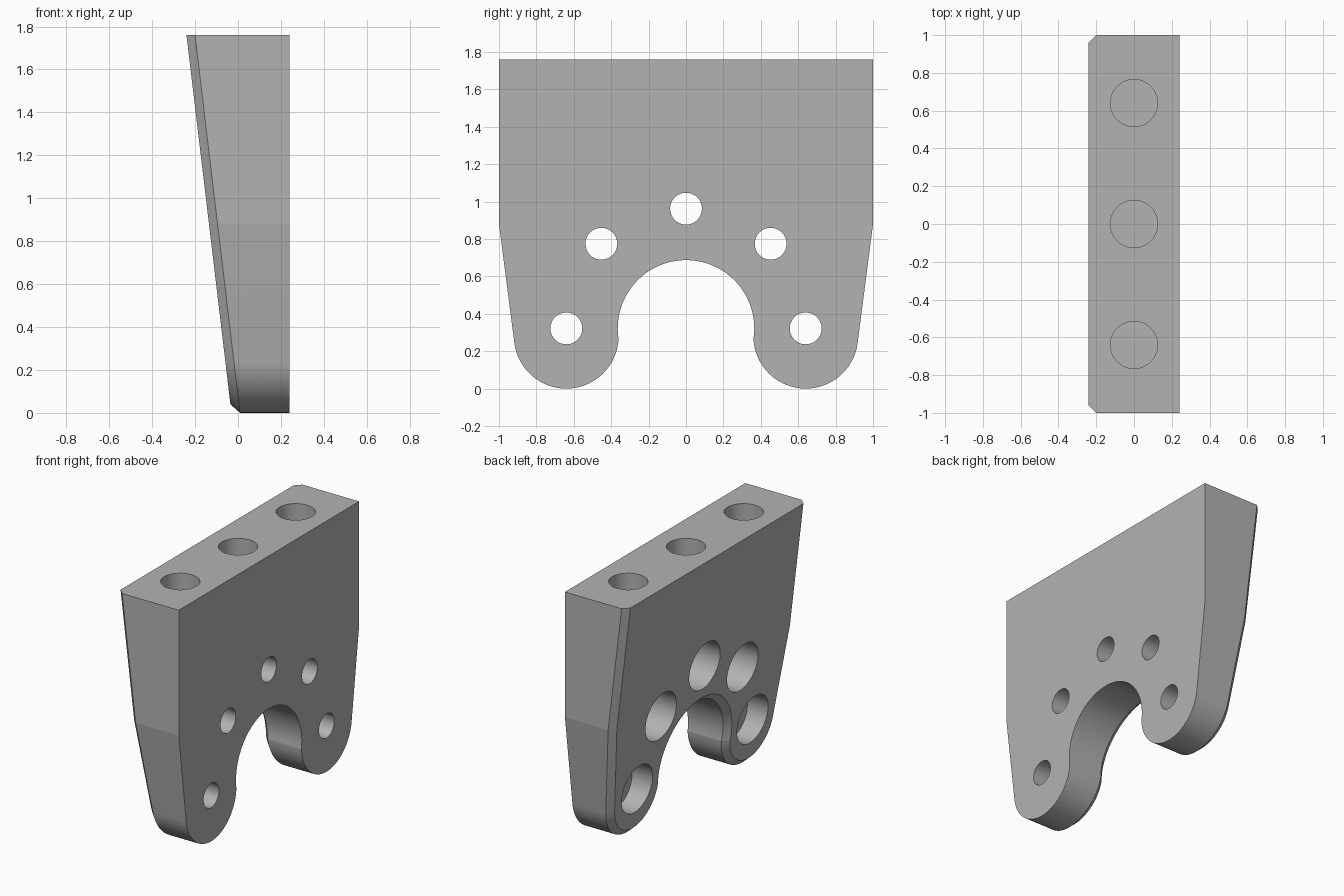
import bpy, bmesh
from math import sin, cos, pi, atan2, sqrt, hypot, asin, tan, radians
from mathutils import Matrix, Vector

if "Cube" in bpy.data.objects:
    bpy.data.objects.remove(bpy.data.objects["Cube"])

HEIGHT, BACK, CHAMFER = 1.76, 0.24, 0.04
ARCH_Z, LOBE_Y, LOBE_Z, KINK_Z = 0.322, 0.64, 0.28, 0.88

grey = bpy.data.materials.new("plain grey")
grey.use_nodes = True
colour = (0.45, 0.45, 0.45, 1)
grey.diffuse_color = colour
grey.node_tree.nodes["Principled BSDF"].inputs["Base Color"].default_value = colour


def make_object(name, bm):
    bmesh.ops.recalc_face_normals(bm, faces=bm.faces)
    mesh = bpy.data.meshes.new(name)
    bm.to_mesh(mesh)
    bm.free()
    mesh.materials.append(grey)
    obj = bpy.data.objects.new(name, mesh)
    bpy.context.collection.objects.link(obj)
    return obj


def arc(cy, cz, r, start, end, steps):
    angles = [start + (end - start) * i / steps for i in range(steps + 1)]
    return [(cy + r * cos(a), cz + r * sin(a)) for a in angles]


def outline(inset):
    """Two-legged plate outline in (y, z), inset everywhere except along the top."""
    arch_r, lobe_r = 0.365 + inset, 0.28 - inset
    # Lower crossing of the arch circle and the leg-end circle
    d = hypot(LOBE_Y, LOBE_Z - ARCH_Z)
    along = (arch_r ** 2 - lobe_r ** 2 + d * d) / (2 * d)
    side = sqrt(arch_r ** 2 - along ** 2)
    u = Vector((LOBE_Y, LOBE_Z - ARCH_Z)) / d
    p = Vector((0, ARCH_Z)) + u * along + Vector((u.y, -u.x)) * side
    # Taper tangent to the leg end
    dy, dz = 1 - LOBE_Y, KINK_Z - LOBE_Z
    taper = atan2(dy, dz) - asin(0.28 / hypot(dy, dz))
    edge = 1 - inset
    half = [(edge, HEIGHT), (edge, KINK_Z - inset * tan(taper / 2))]
    lobe_end = atan2(p.y - LOBE_Z, p.x - LOBE_Y)
    half += arc(LOBE_Y, LOBE_Z, lobe_r, -taper, lobe_end, 36)
    half += arc(0, ARCH_Z, arch_r, atan2(p.y - ARCH_Z, p.x), pi / 2, 22)[1:]
    return half + [(-y, z) for y, z in reversed(half[:-1])]


def slant(z):
    return -0.24 + 0.119 * (HEIGHT - z)


# Bracket body: flat back, sloping front with a chamfered rim
bm = bmesh.new()
rim, inner = outline(0), outline(CHAMFER)
loops = [[bm.verts.new((BACK, y, z)) for y, z in rim],
         [bm.verts.new((slant(z) + CHAMFER, y, z)) for y, z in rim],
         [bm.verts.new((slant(z), y, z)) for y, z in inner]]
# The top ends in one level cap, so the walls skip the closing segment
count = len(rim)
for a, b in zip(loops, loops[1:]):
    for i in range(count - 1):
        bm.faces.new((a[i], a[i + 1], b[i + 1], b[i]))
bm.faces.new([loop[0] for loop in loops] + [loop[-1] for loop in reversed(loops)])
bm.faces.new(loops[0])
bm.faces.new(loops[2])
bracket = make_object("bracket_body", bm)


def lathe(bm, profile, matrix, sides=72):
    """Closed solid turned about local z from (radius, height) steps."""
    rings = [[bm.verts.new(matrix @ Vector((r * cos(2 * pi * i / sides), r * sin(2 * pi * i / sides), h)))
              for i in range(sides)] for r, h in profile]
    for a, b in zip(rings, rings[1:]):
        for i in range(sides):
            j = (i + 1) % sides
            bm.faces.new((a[i], a[j], b[j], b[i]))
    bm.faces.new(rings[0])
    bm.faces.new(rings[-1])


# Counterbored bolt holes on a circle around the arch, and blind holes in the top
bm = bmesh.new()
for degrees in (0, 45, 90, 135, 180):
    a = radians(degrees)
    place = Matrix.Translation((0, LOBE_Y * cos(a), ARCH_Z + LOBE_Y * sin(a))) @ Matrix.Rotation(pi / 2, 4, 'Y')
    lathe(bm, [(0.17, -0.5), (0.17, 0.09), (0.085, 0.09), (0.085, 0.5)], place)
for y in (-LOBE_Y, 0, LOBE_Y):
    lathe(bm, [(0.125, -0.4), (0.125, 0.2)], Matrix.Translation((0, y, HEIGHT)))
cutter = make_object("hole_cutter", bm)
cutter.hide_render = True

cut = bracket.modifiers.new("holes", 'BOOLEAN')
cut.operation = 'DIFFERENCE'
cut.solver = 'EXACT'
cut.object = cutter
bpy.ops.object.select_all(action='DESELECT')
bpy.context.view_layer.objects.active = bracket
bracket.select_set(True)
bpy.ops.object.modifier_apply(modifier=cut.name)
bpy.data.objects.remove(cutter)
bpy.ops.object.shade_smooth_by_angle(angle=radians(6.5))
